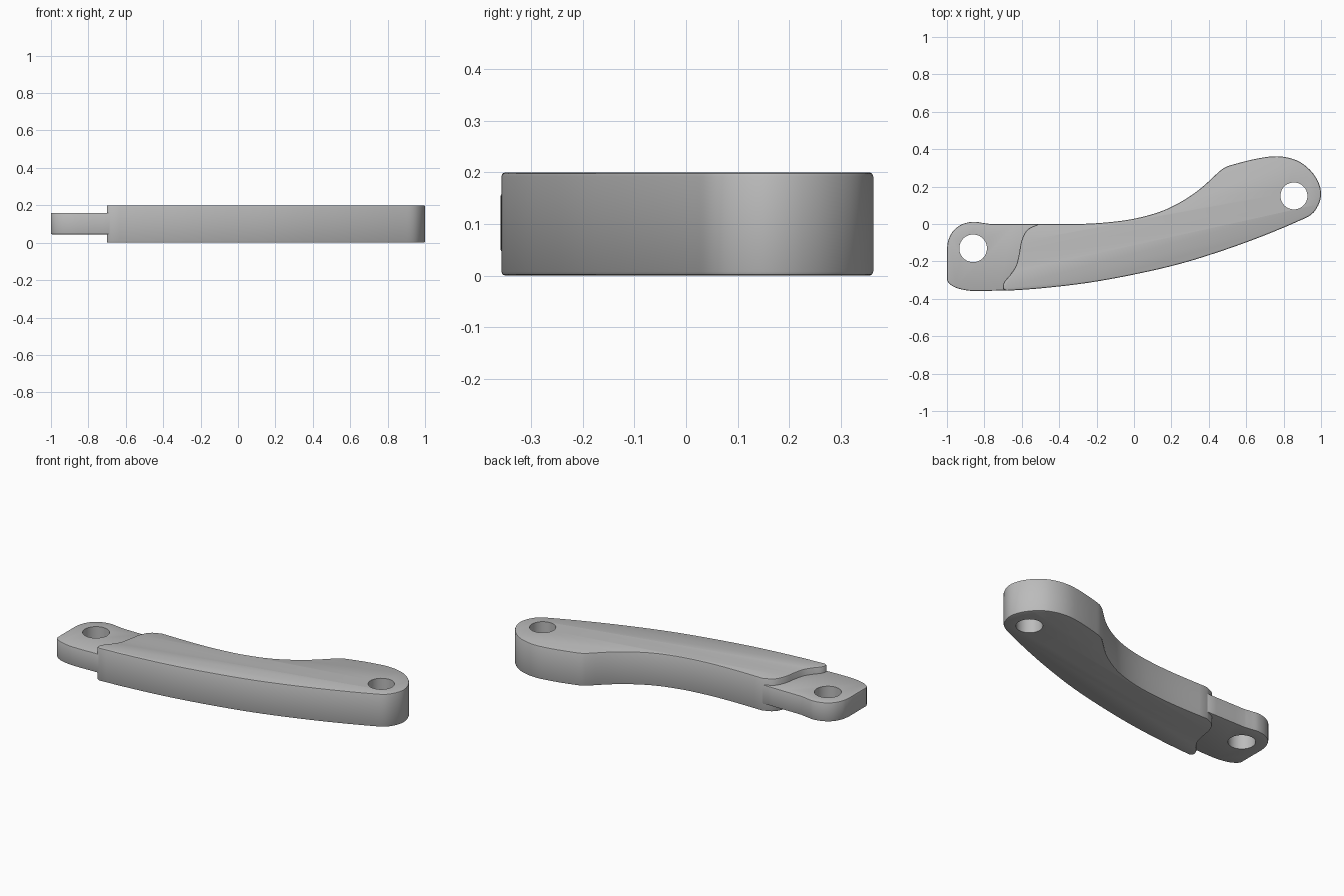
import bpy, bmesh, math
from mathutils import Vector
from mathutils.geometry import interpolate_bezier

cube = bpy.data.objects.get("Cube")
if cube:
    bpy.data.objects.remove(cube, do_unlink=True)

grey = bpy.data.materials.new("mid grey")
grey.use_nodes = True
grey.diffuse_color = (0.5, 0.5, 0.5, 1)
grey.node_tree.nodes["Principled BSDF"].inputs["Base Color"].default_value = (0.5, 0.5, 0.5, 1)


def smooth_run(points, steps=4):
    """Smooth curve through the points; the last point is left to the next run."""
    p = [Vector((x, y, 0)) for x, y in points]
    tangents = [(p[min(i + 1, len(p) - 1)] - p[max(i - 1, 0)]).normalized() for i in range(len(p))]
    out = []
    for i in range(len(p) - 1):
        reach = (p[i + 1] - p[i]).length / 3
        out += interpolate_bezier(p[i], p[i] + tangents[i] * reach,
                                  p[i + 1] - tangents[i + 1] * reach, p[i + 1], steps + 1)[:-1]
    return out


def finish(bm, name):
    bmesh.ops.recalc_face_normals(bm, faces=bm.faces)
    mesh = bpy.data.meshes.new(name)
    bm.to_mesh(mesh)
    bm.free()
    mesh.materials.append(grey)
    obj = bpy.data.objects.new(name, mesh)
    bpy.context.collection.objects.link(obj)
    return obj


def plate(name, runs, low, high, rounding, hole, radius):
    """Extruded outline with softened rims and one drilled hole."""
    bm = bmesh.new()
    outline = [q for run in runs for q in smooth_run(run)]
    base = bm.faces.new([bm.verts.new((q.x, q.y, low)) for q in outline])
    top = bmesh.ops.extrude_face_region(bm, geom=[base], use_keep_orig=True)["geom"]
    bmesh.ops.translate(bm, vec=(0, 0, high - low),
                        verts=[v for v in top if isinstance(v, bmesh.types.BMVert)])
    rims = [e for e in bm.edges if abs(e.verts[0].co.z - e.verts[1].co.z) < 1e-5]
    bmesh.ops.recalc_face_normals(bm, faces=bm.faces)
    bmesh.ops.bevel(bm, geom=rims, offset=rounding, segments=2, profile=0.5,
                    affect='EDGES', clamp_overlap=True)
    obj = finish(bm, name)

    # Drill the pin hole
    bm = bmesh.new()
    bmesh.ops.create_cone(bm, cap_ends=True, segments=48, radius1=radius, radius2=radius, depth=1)
    drill = finish(bm, name + "_drill")
    drill.location = (*hole, 0.1)
    drill.hide_render = True
    cut = obj.modifiers.new("pin hole", 'BOOLEAN')
    cut.operation = 'DIFFERENCE'
    cut.solver = 'EXACT'
    cut.object = drill
    bpy.ops.object.select_all(action='DESELECT')
    obj.select_set(True)
    bpy.context.view_layer.objects.active = obj
    bpy.ops.object.modifier_apply(modifier=cut.name)
    bpy.data.objects.remove(drill, do_unlink=True)
    bpy.ops.object.shade_smooth_by_angle(angle=math.radians(30))
    return obj


# Thick curved arm: bowed front edge, rounded tip, hollow back edge, wavy shoulder
front_edge = [(-0.68, -0.357), (-0.5, -0.344), (-0.25, -0.315), (0, -0.27), (0.25, -0.212),
              (0.49, -0.137), (0.7, -0.06), (0.89, 0.02), (0.95, 0.052), (0.985, 0.1),
              (1.0, 0.16), (0.985, 0.225), (0.94, 0.29), (0.87, 0.34), (0.77, 0.362),
              (0.66, 0.35), (0.53, 0.318), (0.485, 0.302), (0.455, 0.28)]
back_edge = [(0.455, 0.28), (0.35, 0.185), (0.245, 0.115), (0.14, 0.066), (0, 0.028),
             (-0.15, 0.008), (-0.3, 0), (-0.51, 0)]
shoulder = [(-0.51, 0), (-0.57, -0.03), (-0.602, -0.09), (-0.615, -0.16), (-0.632, -0.225),
            (-0.665, -0.275), (-0.695, -0.312), (-0.7, -0.345), (-0.68, -0.357)]
plate("curved_arm", [front_edge, back_edge, shoulder], 0, 0.2, 0.008, (0.855, 0.15), 0.072)

# Thinner end tongue, its root buried in the arm
tongue_end = [(-0.77, 0), (-0.81, 0.006), (-0.86, 0.012), (-0.92, -0.002), (-0.965, -0.035),
              (-0.992, -0.085), (-1, -0.13)]
tongue_corner = [(-1, -0.3), (-0.985, -0.322), (-0.94, -0.345), (-0.86, -0.358), (-0.68, -0.354)]
tongue_root = [(-0.68, -0.354), (-0.5, -0.3), (-0.45, -0.05), (-0.51, -0.001)]
plate("end_tongue", [tongue_end, [tongue_end[-1], tongue_corner[0]], tongue_corner,
                     tongue_root, [tongue_root[-1], tongue_end[0]]],
      0.045, 0.16, 0.006, (-0.86, -0.13), 0.074)
